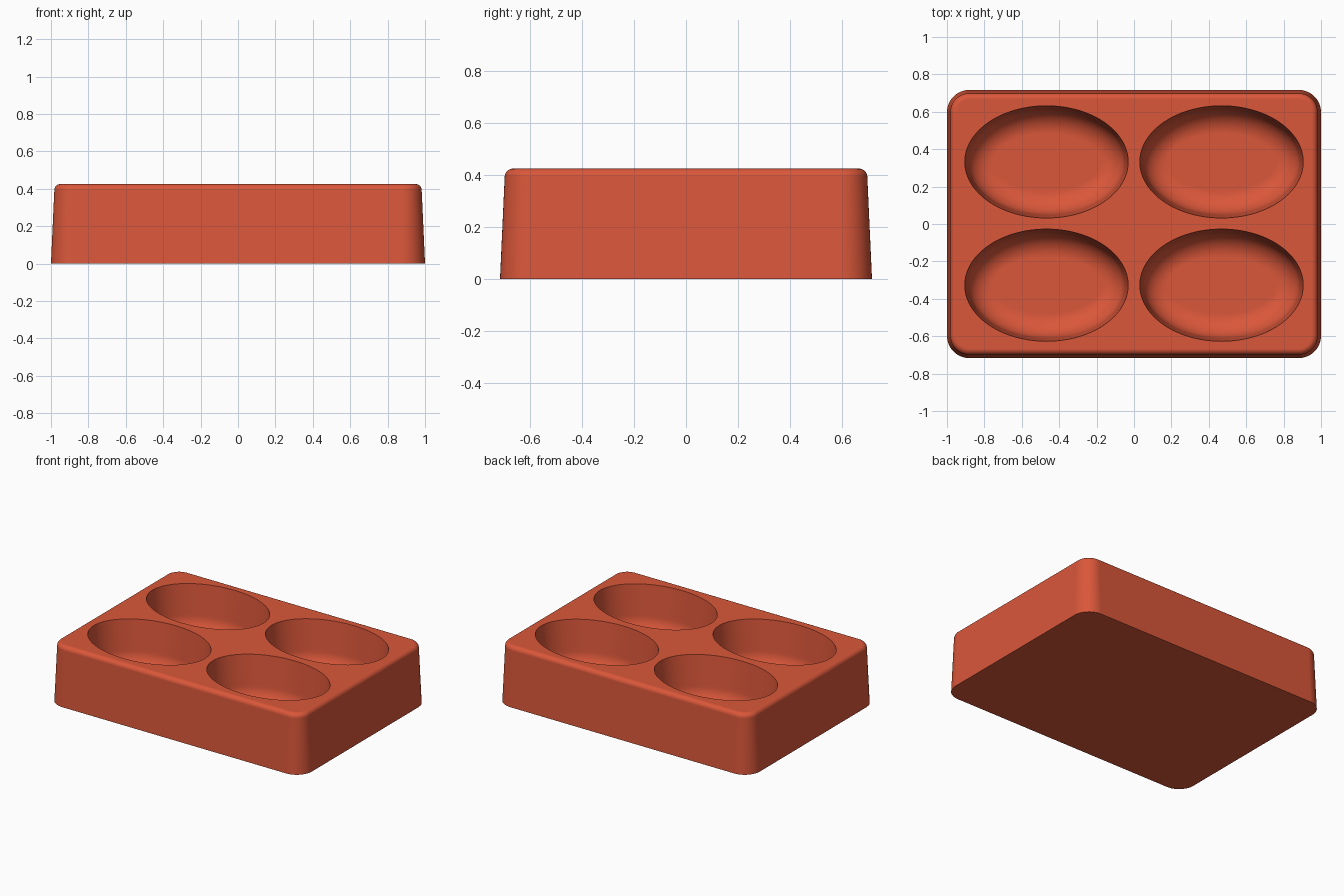
import bpy, bmesh
from math import sin, cos, pi

if "Cube" in bpy.data.objects:
    bpy.data.objects.remove(bpy.data.objects["Cube"])

HALF_X, HALF_Y, HEIGHT = 1.0, 0.717, 0.425
DRAFT, CORNER, EDGE = 0.018, 0.12, 0.032
POCKET_A, POCKET_B, FLOOR_Z, FILLET = 0.437, 0.30, 0.085, 0.13

terracotta = bpy.data.materials.new("terracotta red")
terracotta.use_nodes = True
colour = (0.70, 0.095, 0.042, 1)
terracotta.diffuse_color = colour
terracotta.node_tree.nodes["Principled BSDF"].inputs["Base Color"].default_value = colour


def rounded_rectangle(inset, z, steps=12):
    """Outline of the block, shrunk by an inset."""
    r = CORNER - inset
    points = []
    for quarter, (sx, sy) in enumerate([(1, 1), (-1, 1), (-1, -1), (1, -1)]):
        for i in range(steps + 1):
            a = (quarter + i / steps) * pi / 2
            points.append((sx * (HALF_X - CORNER) + r * cos(a),
                           sy * (HALF_Y - CORNER) + r * sin(a), z))
    return points


def ellipse(cx, cy, inset, z, sides=96):
    return [(cx + (POCKET_A - inset) * cos(2 * pi * i / sides),
             cy + (POCKET_B - inset) * sin(2 * pi * i / sides), z)
            for i in range(sides)]


def loft(bm, outlines):
    """Closed solid through a stack of outlines, bottom to top."""
    rings = [[bm.verts.new(p) for p in outline] for outline in outlines]
    n = len(rings[0])
    for low, high in zip(rings, rings[1:]):
        for i in range(n):
            j = (i + 1) % n
            bm.faces.new((low[i], low[j], high[j], high[i]))
    bm.faces.new(rings[0][::-1])
    bm.faces.new(rings[-1])


def make_object(name, bm):
    mesh = bpy.data.meshes.new(name)
    bm.to_mesh(mesh)
    bm.free()
    mesh.materials.append(terracotta)
    obj = bpy.data.objects.new(name, mesh)
    bpy.context.collection.objects.link(obj)
    return obj


# Tapered block with a rounded upper edge
bm = bmesh.new()
sections = [(0, 0)]
for i in range(9):
    a = i / 8 * pi / 2
    sections.append((DRAFT + EDGE * (1 - cos(a)), HEIGHT - EDGE * (1 - sin(a))))
loft(bm, [rounded_rectangle(*s) for s in sections])
tray = make_object("tray_body", bm)

# Four oval pockets with drafted walls and filleted floors
bm = bmesh.new()
sections = []
for i in range(13):
    a = i / 12 * pi / 2
    sections.append((DRAFT + FILLET * (1 - sin(a)), FLOOR_Z + FILLET * (1 - cos(a))))
sections += [(0, HEIGHT), (0, HEIGHT + 0.1)]
for cx in (-0.468, 0.468):
    for cy in (-0.327, 0.332):
        loft(bm, [ellipse(cx, cy, *s) for s in sections])
cutter = make_object("pocket_cutter", bm)
cutter.hide_render = True

cut = tray.modifiers.new("pockets", 'BOOLEAN')
cut.operation, cut.solver, cut.object = 'DIFFERENCE', 'EXACT', cutter
bpy.ops.object.select_all(action='DESELECT')
tray.select_set(True)
bpy.context.view_layer.objects.active = tray
bpy.ops.object.modifier_apply(modifier=cut.name)
bpy.data.objects.remove(cutter)

# Smooth walls, crisp rims
bpy.ops.object.shade_smooth_by_angle(angle=pi / 6)
normals = tray.modifiers.new("even shading", 'WEIGHTED_NORMAL')
normals.keep_sharp = True
